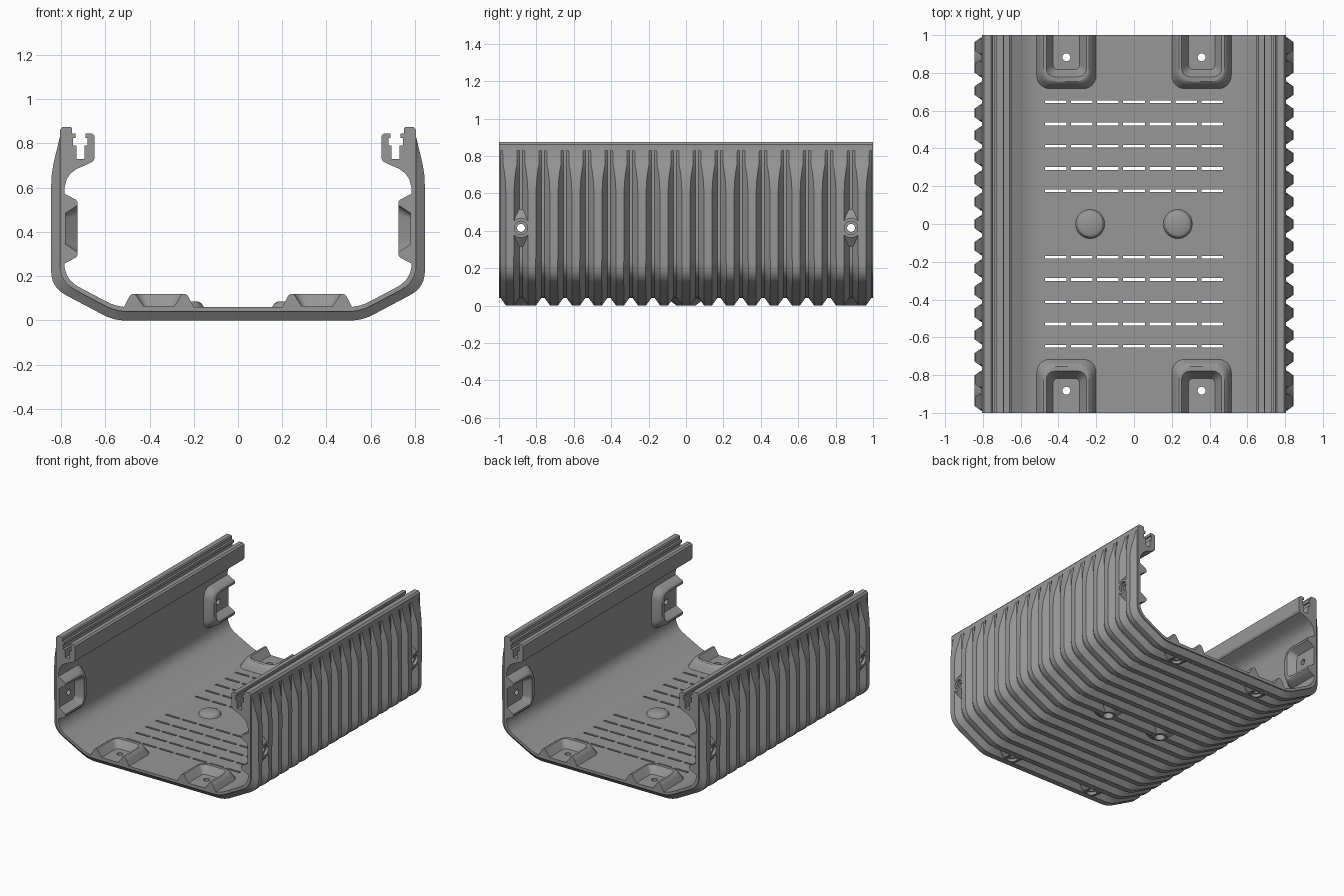
import bpy, bmesh, math
from mathutils import Matrix, Vector

cube = bpy.data.objects.get("Cube")
if cube:
    bpy.data.objects.remove(cube, do_unlink=True)

grey = bpy.data.materials.new("plain_grey")
grey.use_nodes = True
grey.diffuse_color = (0.31, 0.31, 0.31, 1)
grey.node_tree.nodes["Principled BSDF"].inputs["Base Color"].default_value = grey.diffuse_color

RIBS = 17
PITCH = 2 / RIBS
HOLE_Y = 1 - PITCH
FLOOR, WALL = 0.04, 0.805      # groove-bottom levels


def make_object(name, bm):
    bmesh.ops.remove_doubles(bm, verts=bm.verts, dist=1e-5)
    bmesh.ops.recalc_face_normals(bm, faces=bm.faces)
    mesh = bpy.data.meshes.new(name)
    bm.to_mesh(mesh)
    bm.free()
    mesh.materials.append(grey)
    ob = bpy.data.objects.new(name, mesh)
    bpy.context.collection.objects.link(ob)
    return ob


def bend(prev, corner, nxt, d, n=6):
    """Rounded corner as a quadratic curve."""
    p, c, q = Vector(prev), Vector(corner), Vector(nxt)
    a, b = c + (p - c).normalized() * d, c + (q - c).normalized() * d
    return [a.lerp(c, t / n).lerp(c.lerp(b, t / n), t / n) for t in range(n + 1)]


def shell_curve(x1, x2, z1, z2, top):
    """Floor, sloped corner and wall foot of one side."""
    a, b = (x1, z1), (x2, z2)
    return bend((0, z1), a, b, 0.055) + bend(a, b, (x2, top), 0.075)


def loft(bm, rings, matrix):
    loops = [[bm.verts.new(matrix @ Vector(p)) for p in r] for r in rings]
    n = len(loops[0])
    for a, b in zip(loops, loops[1:]):
        for i in range(n):
            j = (i + 1) % n
            bm.faces.new((a[i], a[j], b[j], b[i]))
    bm.faces.new(loops[0])
    bm.faces.new(loops[-1])


def rounded(hu, v0, v1, r, w, n=6):
    """Rounded rectangle ring at height w."""
    pts = []
    corners = ((hu - r, v1 - r), (r - hu, v1 - r), (r - hu, v0 + r), (hu - r, v0 + r))
    for k, (u, v) in enumerate(corners):
        for i in range(n + 1):
            a = (k + i / n) * math.pi / 2
            pts.append((u + r * math.cos(a), v + r * math.sin(a), w))
    return pts


def disc(r, w, n=32):
    return [(r * math.cos(a), r * math.sin(a), w)
            for a in (math.tau * i / n for i in range(n))]


def frame(u, v, w, origin):
    m = Matrix((u, v, w)).transposed().to_4x4()
    m.translation = origin
    return m


# Local frames of the eight mounting points (v to the open end, w inward)
mounts, centres = [], []
for sx in (-1, 1):
    centres.append(Matrix.Translation((sx * 0.232, 0, FLOOR)))
    for sy in (-1, 1):
        mounts.append(frame((1, 0, 0), (0, sy, 0), (0, 0, 1), (sx * 0.358, sy * HOLE_Y, FLOOR)))
        mounts.append(frame((0, 0, 1), (0, sy, 0), (-sx, 0, 0), (sx * WALL, sy * HOLE_Y, 0.415)))

# Ribbed tray: matched groove and ridge sections, plus the constant inside
taper = [(0.845, 0.6), (0.842, 0.66), (0.834, 0.71), (0.822, 0.76), (0.805, 0.83)]
ridge = shell_curve(0.562, 0.845, 0, 0.15, 1) + [Vector(p) for p in taper]
groove = shell_curve(0.552, WALL, FLOOR, 0.174, 1) + [Vector((WALL, z)) for x, z in taper]
rail = [(0.805, 0.862), (0.793, 0.875), (0.757, 0.875), (0.75, 0.868), (0.75, 0.845),
        (0.735, 0.845), (0.735, 0.825), (0.747, 0.825), (0.747, 0.79), (0.729, 0.79),
        (0.729, 0.73), (0.693, 0.73), (0.693, 0.79), (0.68, 0.79), (0.68, 0.825),
        (0.69, 0.825), (0.69, 0.845), (0.66, 0.845), (0.648, 0.835), (0.648, 0.733),
        (0.656, 0.718), (0.69, 0.702), (0.73, 0.685), (0.757, 0.664), (0.775, 0.637), (0.785, 0.595)]
inside = [Vector(p) for p in rail] + shell_curve(0.547, 0.785, 0.06, 0.186, 1)[::-1]


def section(c, side, on_ridge):
    half = []
    for g, r in zip(groove + inside, ridge + inside):
        p = r if on_ridge else g
        dy = max(0.02, 0.009 + 0.7 * min((r - g).length, 0.0425)) if on_ridge else 0.009
        half.append((p.x, c + side * dy, p.y))
    return half + [(-x, y, z) for x, y, z in reversed(half)]


sections = []
for k in range(RIBS + 1):
    c = -1 + k * PITCH
    steps = [(-1, True), (-1, False), (1, False), (1, True)]
    steps = steps[1:] if k == 0 else steps[:-1] if k == RIBS else steps
    sections += [section(c, s, on) for s, on in steps]
bm = bmesh.new()
loft(bm, sections, Matrix())
tray = make_object("ribbed_tray", bm)

# Raised pads inside, cone bosses outside, and the two floor domes
bm = bmesh.new()
for m in mounts:
    loft(bm, [rounded(h, -h - 0.008, 0.3, 0.07, w) for h, w in
              ((0.162, 0.012), (0.153, 0.03), (0.14, 0.055), (0.13, 0.073), (0.12, 0.08))], m)
for m in centres:
    loft(bm, [disc(r, w) for r, w in
              ((0.08, 0.012), (0.075, 0.025), (0.066, 0.038), (0.052, 0.045))], m)
for m in mounts + centres:
    loft(bm, [disc(0.1, 0.006), disc(0.1, -0.002), disc(0.052, -0.039)], m)
additions = make_object("pads_and_bosses", bm)

# Open pockets in the pads
bm = bmesh.new()
for m in mounts:
    loft(bm, [rounded(0.07, -0.065, 0.3, 0.025, 0.025),
              rounded(0.108, -0.105, 0.3, 0.045, 0.083),
              rounded(0.108, -0.105, 0.3, 0.045, 0.15)], m)
pockets = make_object("pocket_cutter", bm)

# Screw holes, drain slots and end trimming
bm = bmesh.new()
for m in mounts:
    loft(bm, [disc(0.021, 0.1), disc(0.021, -0.018), disc(0.036, -0.018), disc(0.036, -0.08)], m)
for m in centres:
    loft(bm, [disc(0.036, 0.004), disc(0.036, -0.08)], m)
for s in (-1, 1):
    for row in range(5):
        for col in range(7):
            m = Matrix.Translation(((col - 3) * 0.1385, s * (row + 1.5) * PITCH, 0.05))
            bmesh.ops.create_cube(bm, size=1, matrix=m @ Matrix.Diagonal((0.114, 0.015, 0.2, 1)))
    m = Matrix.Translation((0, s * 1.25, 0.4))
    bmesh.ops.create_cube(bm, size=1, matrix=m @ Matrix.Diagonal((3, 0.5, 3, 1)))
openings = make_object("hole_cutter", bm)

bpy.ops.object.select_all(action='DESELECT')
bpy.context.view_layer.objects.active = tray
tray.select_set(True)
for tool, op in ((additions, 'UNION'), (pockets, 'DIFFERENCE'), (openings, 'DIFFERENCE')):
    tool.hide_render = True
    mod = tray.modifiers.new(tool.name, 'BOOLEAN')
    mod.object, mod.operation, mod.solver = tool, op, 'EXACT'
    bpy.ops.object.modifier_apply(modifier=mod.name)
    bpy.data.objects.remove(tool, do_unlink=True)
bpy.ops.object.shade_smooth_by_angle(angle=math.radians(28))
